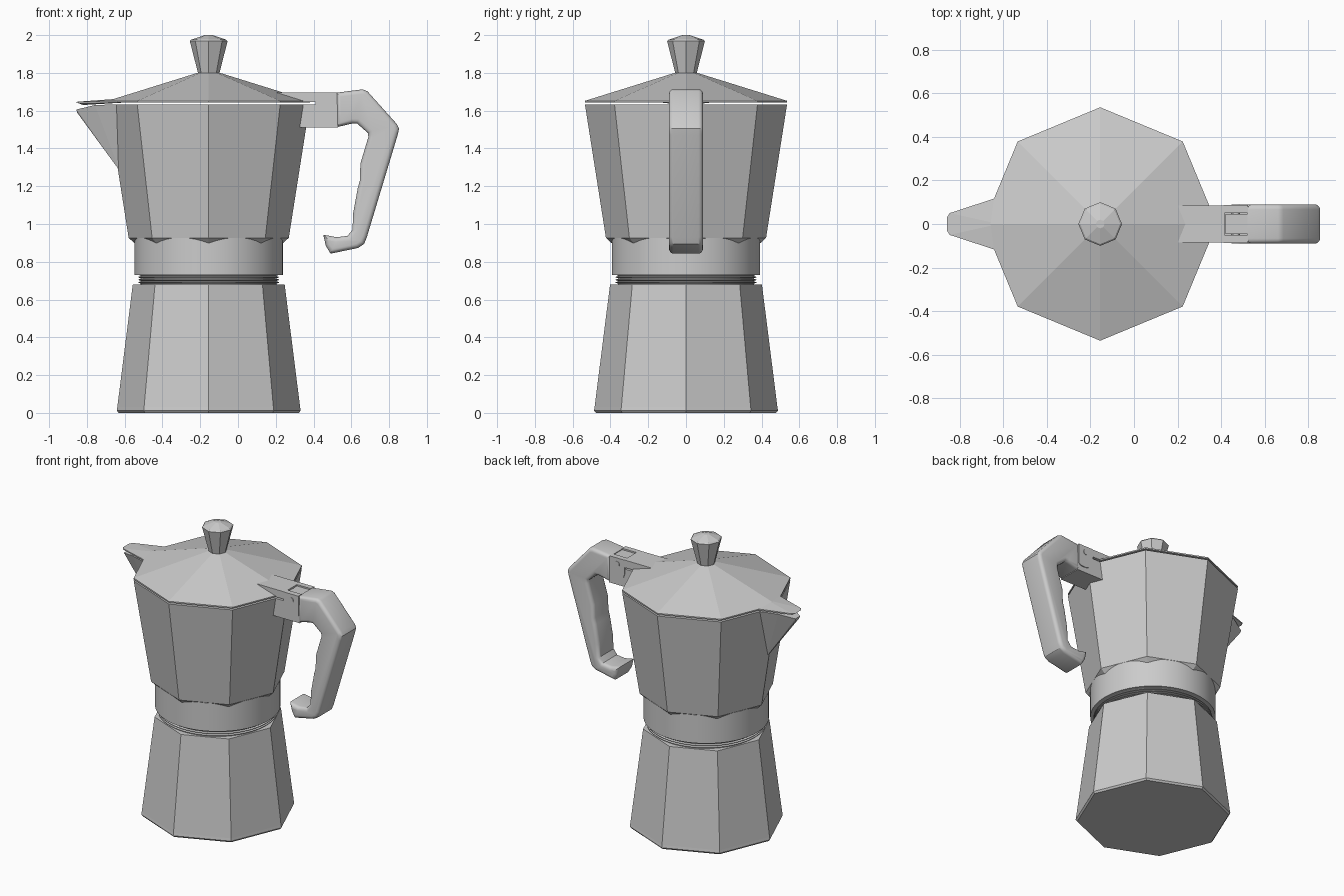
import bpy, bmesh
from math import sin, cos, pi, radians
from mathutils import Vector

if "Cube" in bpy.data.objects:
    bpy.data.objects.remove(bpy.data.objects["Cube"])

CX = -0.155  # vertical axis of the pot


def finish(bm, name, smooth=False):
    bmesh.ops.recalc_face_normals(bm, faces=bm.faces[:])
    me = bpy.data.meshes.new(name)
    bm.to_mesh(me)
    bm.free()
    ob = bpy.data.objects.new(name, me)
    bpy.context.collection.objects.link(ob)
    if smooth:
        bpy.ops.object.select_all(action='DESELECT')
        ob.select_set(True)
        bpy.context.view_layer.objects.active = ob
        bpy.ops.object.shade_smooth_by_angle(angle=radians(32))
    return ob


def lathe(name, profile, sides, smooth=False):
    """Closed stack of rings from (radius, z) pairs, a corner on the x axis."""
    bm = bmesh.new()
    rings = [[bm.verts.new((CX + r * cos(2 * pi * i / sides),
                            r * sin(2 * pi * i / sides), z))
              for i in range(sides)] for r, z in profile]
    for a, b in zip(rings, rings[1:]):
        for i in range(sides):
            j = (i + 1) % sides
            bm.faces.new((a[i], a[j], b[j], b[i]))
    bm.faces.new(rings[0][::-1])
    bm.faces.new(rings[-1])
    return finish(bm, name, smooth)


def prism(name, outline, y0, y1, bevel=0, smooth=False):
    """Extrude an (x, z) outline between y0 and y1, rounding the two rims."""
    bm = bmesh.new()
    a = [bm.verts.new((x, y0, z)) for x, z in outline]
    b = [bm.verts.new((x, y1, z)) for x, z in outline]
    n = len(a)
    caps = [bm.faces.new(a), bm.faces.new(b[::-1])]
    for i in range(n):
        j = (i + 1) % n
        bm.faces.new((a[i], b[i], b[j], a[j]))
    bmesh.ops.recalc_face_normals(bm, faces=bm.faces[:])
    if bevel:
        rim = [e for f in caps for e in f.edges]
        bmesh.ops.bevel(bm, geom=rim, offset=bevel, segments=4, profile=0.5,
                        affect='EDGES', clamp_overlap=False)
    return finish(bm, name, smooth)


def box(name, x0, x1, h, z0, z1):
    return prism(name, [(x0, z0), (x1, z0), (x1, z1), (x0, z1)], -h, h)


def hull(name, points):
    """Convex solid from points mirrored across y = 0."""
    bm = bmesh.new()
    for x, y, z in points:
        for s in ((1, -1) if y else (1,)):
            bm.verts.new((x, s * y, z))
    res = bmesh.ops.convex_hull(bm, input=bm.verts[:])
    loose = [v for v in bm.verts if not v.link_faces]
    bmesh.ops.delete(bm, geom=loose, context='VERTS')
    return finish(bm, name)


# Water chamber, screw thread and collar
lathe("water_chamber", [(0.477, 0), (0.487, 0.012), (0.484, 0.03), (0.402, 0.68)], 8)
thread = [(0.36, 0.67)]
for k in range(4):
    z = 0.685 + k * 0.014
    thread += [(0.36, z), (0.373, z + 0.004), (0.373, z + 0.007), (0.36, z + 0.011)]
lathe("screw_thread", thread, 64, True)
lathe("collar", [(0.393, 0.73), (0.393, 0.925)], 64, True)

# Upper pot with chamfered lower corners
lathe("upper_pot", [(0.395, 0.90), (0.424, 0.927), (0.535, 1.633)], 8)

# Lid and faceted knob
lathe("lid", [(0.535, 1.643), (0.535, 1.652), (0.06, 1.80)], 8)
lathe("lid_knob", [(0.053, 1.785), (0.1, 1.968), (0.092, 1.976), (0.02, 2.0)], 8)

# Pouring spout and the lid beak above it
hull("spout", [(-0.60, 0.125, 1.633), (-0.645, 0.112, 1.633), (-0.757, 0.074, 1.63),
               (-0.855, 0.026, 1.606), (-0.852, 0.016, 1.59), (-0.795, 0.014, 1.57),
               (-0.625, 0.008, 1.28), (-0.58, 0, 1.28), (-0.58, 0.1, 1.60)])
hull("lid_beak", [(-0.60, 0.13, 1.643), (-0.60, 0.13, 1.652), (-0.645, 0.113, 1.652),
                  (-0.645, 0.113, 1.643), (-0.845, 0.05, 1.648), (-0.845, 0.05, 1.64),
                  (-0.858, 0.03, 1.645), (-0.82, 0.02, 1.63), (-0.62, 0, 1.664)])

# Hinge: lid tab, two cheeks, bracket, tongue and pin
box("lid_tab", 0.15, 0.415, 0.085, 1.645, 1.697)
cheek = [(0.41, 1.697), (0.41, 1.60), (0.42, 1.57), (0.44, 1.552), (0.47, 1.545),
         (0.505, 1.547), (0.523, 1.56), (0.523, 1.697)]
for side, s in (("front", -1), ("back", 1)):
    prism("hinge_cheek_" + side, cheek, s * 0.05, s * 0.087)
box("handle_bracket", 0.25, 0.53, 0.082, 1.51, 1.633)
box("hinge_tongue", 0.42, 0.54, 0.045, 1.60, 1.69)
pin = [(0.467 + 0.019 * cos(i * pi / 12), 1.655 + 0.019 * sin(i * pi / 12)) for i in range(24)]
prism("hinge_pin", pin, -0.09, 0.09, smooth=True)

# Grip with finger shaping and hooked end
grip = [(0.52, 1.695), (0.66, 1.713), (0.685, 1.703), (0.84, 1.53), (0.853, 1.505),
        (0.845, 1.47), (0.682, 0.93), (0.668, 0.895), (0.635, 0.873), (0.49, 0.843),
        (0.465, 0.885), (0.451, 0.943), (0.48, 0.938), (0.52, 0.93), (0.58, 0.937),
        (0.606, 0.97), (0.610, 1.06), (0.634, 1.19), (0.645, 1.23), (0.648, 1.32),
        (0.69, 1.46), (0.688, 1.482), (0.63, 1.532), (0.605, 1.532), (0.52, 1.512)]
prism("handle_grip", grip, -0.09, 0.09, 0.024, True)
